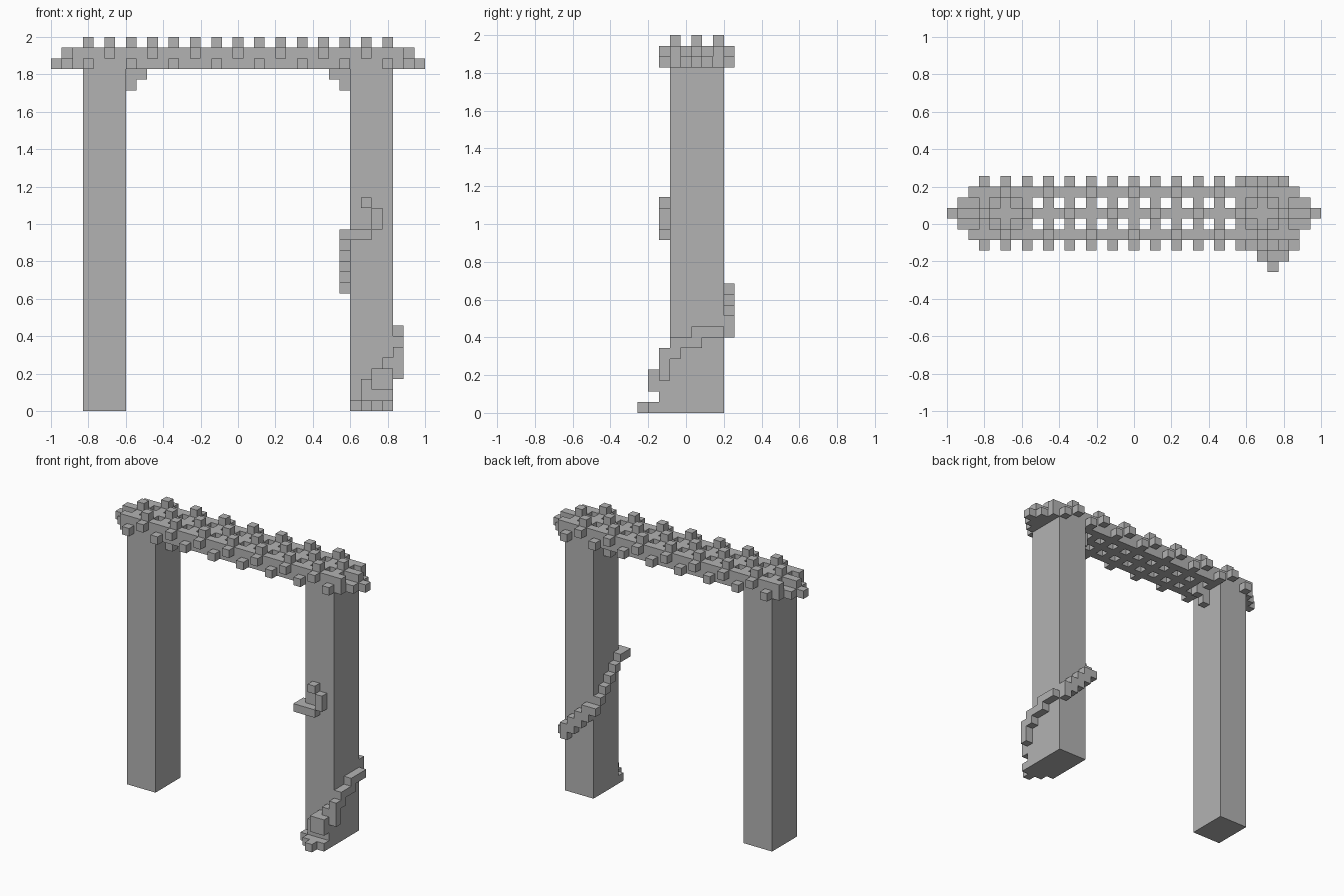
import bpy
import bmesh
from mathutils import Vector

cube = bpy.data.objects.get("Cube")
if cube:
    bpy.data.objects.remove(cube, do_unlink=True)

U = 2 / 35                               # edge of one block
ORIGIN = Vector((-1, -4.5 * U, 0))

stone = bpy.data.materials.new("grey_stone")
stone.use_nodes = True
GREY = (0.45, 0.45, 0.45, 1)
stone.diffuse_color = GREY
stone.node_tree.nodes["Principled BSDF"].inputs["Base Color"].default_value = GREY


def finish(name, bm):
    bmesh.ops.remove_doubles(bm, verts=bm.verts, dist=0.0001)
    mesh = bpy.data.meshes.new(name)
    bm.to_mesh(mesh)
    bm.free()
    mesh.materials.append(stone)
    obj = bpy.data.objects.new(name, mesh)
    bpy.context.collection.objects.link(obj)
    return obj


def blocks(name, cells):
    """Join unit blocks into one shell, leaving out the faces between them."""
    bm = bmesh.new()
    for cell in cells:
        c = Vector(cell) + Vector((0.5, 0.5, 0.5))
        for axis in range(3):
            for sign in (-1, 1):
                n = Vector((0, 0, 0))
                n[axis] = sign
                near = tuple(int(cell[a] + n[a]) for a in range(3))
                if near in cells:
                    continue
                s = Vector((0, 0, 0))
                s[(axis + 1) % 3] = 0.5
                t = n.cross(s)
                corners = (c + n / 2 + d for d in (s + t, t - s, -s - t, s - t))
                bm.faces.new([bm.verts.new(ORIGIN + p * U) for p in corners])
    return finish(name, bm)


def box(name, low, high):
    bm = bmesh.new()
    bmesh.ops.create_cube(bm, size=1)
    low, high = Vector(low), Vector(high)
    for v in bm.verts:
        v.co = ORIGIN + U * ((low + high) / 2 + v.co * (high - low))
    return finish(name, bm)


def run(cells, x, y, z):
    """Add a range of blocks; each axis is a number or a (first, last) pair."""
    span = [range(a[0], a[1] + 1) if isinstance(a, tuple) else (a,) for a in (x, y, z)]
    cells.update((i, j, k) for i in span[0] for j in span[1] for k in span[2])


# Posts
box("right_post", (3, 3, 0), (7, 8, 32))
box("left_post", (28, 3, 0), (32, 8, 32))

# Stepped brackets under the beam
for name, near, far in (("right_bracket", 7, 8), ("left_bracket", 27, 26)):
    cells = set()
    run(cells, near, 5, (30, 31))
    run(cells, far, 5, 31)
    blocks(name, cells)

# Woven beam: three rails crossed by short bars that go over and under
LOW, MID, TOP = 32, 33, 34
beam = set()
for j in (3, 5, 7):
    run(beam, (2, 32), j, MID)
    for i in range(3, 32, 2):
        over = (i % 4 == 1) == (j != 5)
        if over:
            beam.add((i, j, TOP))
            run(beam, i, (j - 1, j + 1), MID)
            run(beam, (i - 1, i + 1), j, LOW)
        else:
            run(beam, i, (j - 1, j + 1), LOW)

# Stepped tips of the beam
for flip in (False, True):
    def at(i):
        return 34 - i if flip else i
    run(beam, at(2), (3, 7), LOW)
    run(beam, at(1), (4, 6), LOW)
    run(beam, at(1), 5, MID)
    beam.add((at(0), 5, LOW))
blocks("woven_beam", beam)

# Vine winding up the left post
vine = set()
# root on the front
run(vine, (28, 31), 2, 0)
run(vine, (29, 31), 1, 0)
vine.add((30, 0, 0))
run(vine, 29, 2, (1, 2))
run(vine, 30, 2, (1, 3))
run(vine, 31, 2, (1, 4))
run(vine, (30, 31), 1, (2, 3))
# outer side
run(vine, 32, 2, (3, 5))
run(vine, 32, 3, (5, 6))
run(vine, 32, 4, 6)
run(vine, 32, 5, (6, 7))
run(vine, 32, (6, 7), 7)
# back
run(vine, 31, 8, (7, 8))
run(vine, 30, 8, (8, 9))
run(vine, 29, 8, (9, 10))
run(vine, 28, 8, (10, 11))
run(vine, 27, 8, 11)
# inner side, one step per block
for step in range(5):
    vine.add((27, 7 - step, 12 + step))
# tip on the front
run(vine, (27, 29), 2, 16)
run(vine, 30, 2, (17, 18))
vine.add((29, 2, 19))
blocks("climbing_vine", vine)
